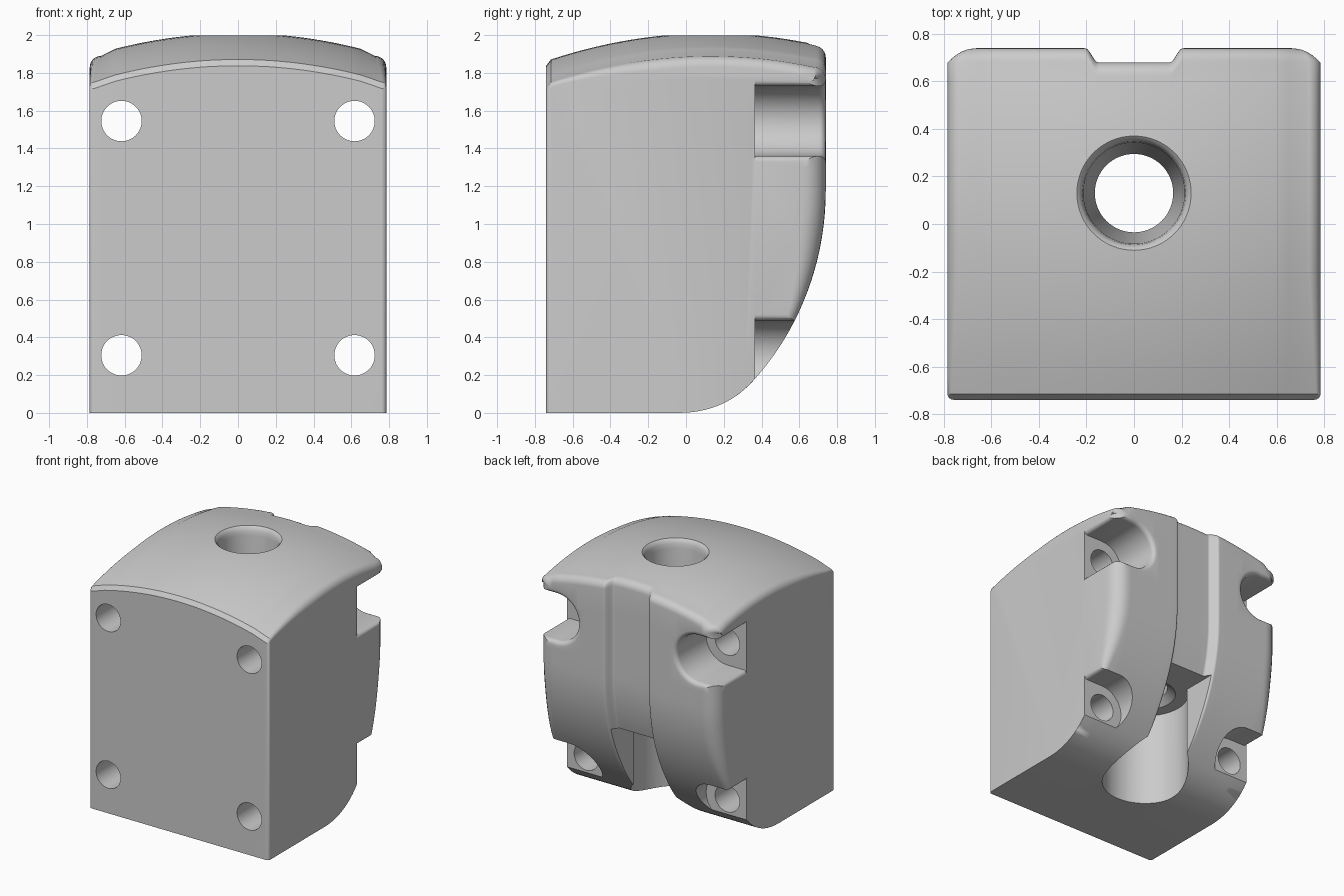
import bpy, bmesh, math
from mathutils import Vector
from mathutils.geometry import interpolate_bezier

if "Cube" in bpy.data.objects:
    bpy.data.objects.remove(bpy.data.objects["Cube"])

HX = 0.785      # half width
BY = 0.13       # y of the bore and dome centre


def lerp(a, b, n):
    return [a + (b - a) * i / (n - 1) for i in range(n)]


def clamp(v):
    return max(0.0, min(1.0, v))


def smooth(v):
    v = clamp(v)
    return v * v * (3 - 2 * v)


def dome(x, y):
    return 2.01 - (x * x + (y - BY) ** 2) / 5.14


def loft(name, rings):
    """Closed solid from rings with equal point counts."""
    bm = bmesh.new()
    vs = [[bm.verts.new(p) for p in ring] for ring in rings]
    n = len(vs[0])
    for a, b in zip(vs, vs[1:]):
        for i in range(n):
            bm.faces.new((a[i], a[(i + 1) % n], b[(i + 1) % n], b[i]))
    bm.faces.new(vs[0])
    bm.faces.new(vs[-1])
    bmesh.ops.remove_doubles(bm, verts=bm.verts, dist=1e-5)
    bmesh.ops.recalc_face_normals(bm, faces=bm.faces)
    me = bpy.data.meshes.new(name)
    bm.to_mesh(me)
    bm.free()
    ob = bpy.data.objects.new(name, me)
    bpy.context.collection.objects.link(ob)
    return ob


# Side curve of the back: rounded belly rising to the vertical wall
belly = interpolate_bezier(Vector((-.04, 0)), Vector((.14, 0)), Vector((.27, .07)), Vector((.365, .18)), 12)
belly += interpolate_bezier(Vector((.365, .18)), Vector((.58, .42)), Vector((.74, .77)), Vector((.74, 1.18)), 20)[1:]
belly = [Vector((p[0], p[1])) for p in belly]
RT = 0.06       # round of the back top edge


def section(x, t=None):
    """Profile at x; t is the angle along the rounded side edge."""
    d = 0.06 * (1 - smooth((abs(x) - .15) / .055))      # back groove depth
    out = []

    def add(y, z, ny, nz, r):
        # (ny, nz) points outward, r is the side edge radius
        px = x
        if t is not None:
            px = math.copysign(HX - r + r * math.sin(t), x)
            k = r * (1 - math.cos(t))
            y, z = y - ny * k, z - nz * k
        out.append((px, y, z))

    ex = HX if t is not None else x
    add(-.74, 0, -1, 0, .025)
    add(-.715, 0, 0, -1, 0)
    for i, p in enumerate(belly):
        a, b = belly[max(i - 1, 0)], belly[min(i + 1, len(belly) - 1)]
        tan = (b - a).normalized()
        ny, nz = tan.y, -tan.x
        k = d * smooth((p.y - .2) / .3)
        add(p.x - ny * k, p.y - nz * k, ny, nz, .12 * smooth((p.y - .1) / .9))
    yb = .74 - d
    zc = dome(ex, yb - RT) - RT
    for z in lerp(1.3, zc, 4)[:-1]:
        add(yb, z, 1, 0, .12)
    for i in range(7):
        a = math.pi / 2 * i / 6
        add(yb - RT + RT * math.cos(a), zc + RT * math.sin(a), math.cos(a), math.sin(a), .12 - .06 * i / 6)
    for y in lerp(yb - RT, -.715, 20)[1:]:
        add(y, dome(ex, y), 0, 1, .025 + .035 * clamp((y + .715) / .5))
    add(-.74, dome(ex, -.74) - .025, -1, 0, .025)
    return out


# Main block
core = [0, .07] + lerp(.145, .21, 10) + lerp(.27, .65, 8)
half = [section(x) for x in core]
half += [section(HX, math.pi / 2 * i / 7) for i in range(8)]
mirror = [[(-x, y, z) for x, y, z in ring] for ring in half[:0:-1]]
body = loft("mount_block", mirror + half)


def cylinder_ring(cx, cy, r, z, n=64):
    return [(cx + r * math.cos(2 * math.pi * i / n), cy + r * math.sin(2 * math.pi * i / n), z) for i in range(n)]


cutters = []

# Tapered vertical bore with a rounded top rim and chamfered lower rim
bore = [(.225, .6), (.225, .75), (.165, .80), (.213, 1.93), (.218, 1.965), (.228, 1.988), (.245, 2.002), (.26, 2.03)]
cutters.append(loft("bore_cutter", [cylinder_ring(0, BY, r, z) for r, z in bore]))

# Lower pocket, round at the front and open at the back
pocket = [(-.19, 1.0), (-.19, .13 + .2575)]
a0 = math.atan2(.2575, -.19)
a1 = math.atan2(.2575, .19) + 2 * math.pi
pocket += [(.32 * math.cos(a), BY + .32 * math.sin(a)) for a in lerp(a0, a1, 56)]
pocket += [(.19, 1.0)]
cutters.append(loft("pocket_cutter", [[(x, y, z) for x, y in pocket] for z in (-.1, .75)]))


def recess_ring(sx, cz, y, grow):
    """U outline open to the side, flared where it leaves the block."""
    R, f = .185 + grow, .03
    pts = [(.617 + R * math.cos(a), R * math.sin(a)) for a in lerp(math.pi / 2, 1.5 * math.pi, 25)]
    flare = [(HX - f + f * math.sin(a), R + f * (1 - math.cos(a))) for a in lerp(0, math.pi / 2, 6)]
    flare.append((.9, R + f))
    pts += [(x, -z) for x, z in flare] + flare[::-1]
    return [(sx * x, y, cz + z) for x, z in pts]


# Screw holes and their recesses in the four corners
for sx in (-1, 1):
    for cz in (.305, 1.545):
        hole = [(x, y, z) for y in (-1, .5) for x, z, _ in cylinder_ring(sx * .617, cz, .107, 0, 48)]
        cutters.append(loft("screw_hole_cutter", [hole[:48], hole[48:]]))
        levels = [(.365, 0), (1.0, 0)]
        if cz > 1:
            levels = [(.365, 0)] + [(.705 + .035 * math.sin(a), .035 * (1 - math.cos(a)))
                                    for a in lerp(0, math.pi / 2, 6)] + [(.9, .035)]
        cutters.append(loft("recess_cutter", [recess_ring(sx, cz, y, g) for y, g in levels]))

# Cut everything out of the block
bpy.context.view_layer.objects.active = body
for c in cutters:
    m = body.modifiers.new("cut", 'BOOLEAN')
    m.operation, m.solver, m.object = 'DIFFERENCE', 'EXACT', c
    bpy.ops.object.modifier_apply(modifier=m.name)
    bpy.data.objects.remove(c)

# Finish
mat = bpy.data.materials.new("grey")
mat.diffuse_color = (.6, .6, .6, 1)
mat.use_nodes = True
mat.node_tree.nodes["Principled BSDF"].inputs["Base Color"].default_value = mat.diffuse_color
body.data.materials.clear()
body.data.materials.append(mat)
for p in body.data.polygons:
    p.material_index = 0
body.select_set(True)
bpy.ops.object.shade_smooth_by_angle(angle=math.radians(32))
